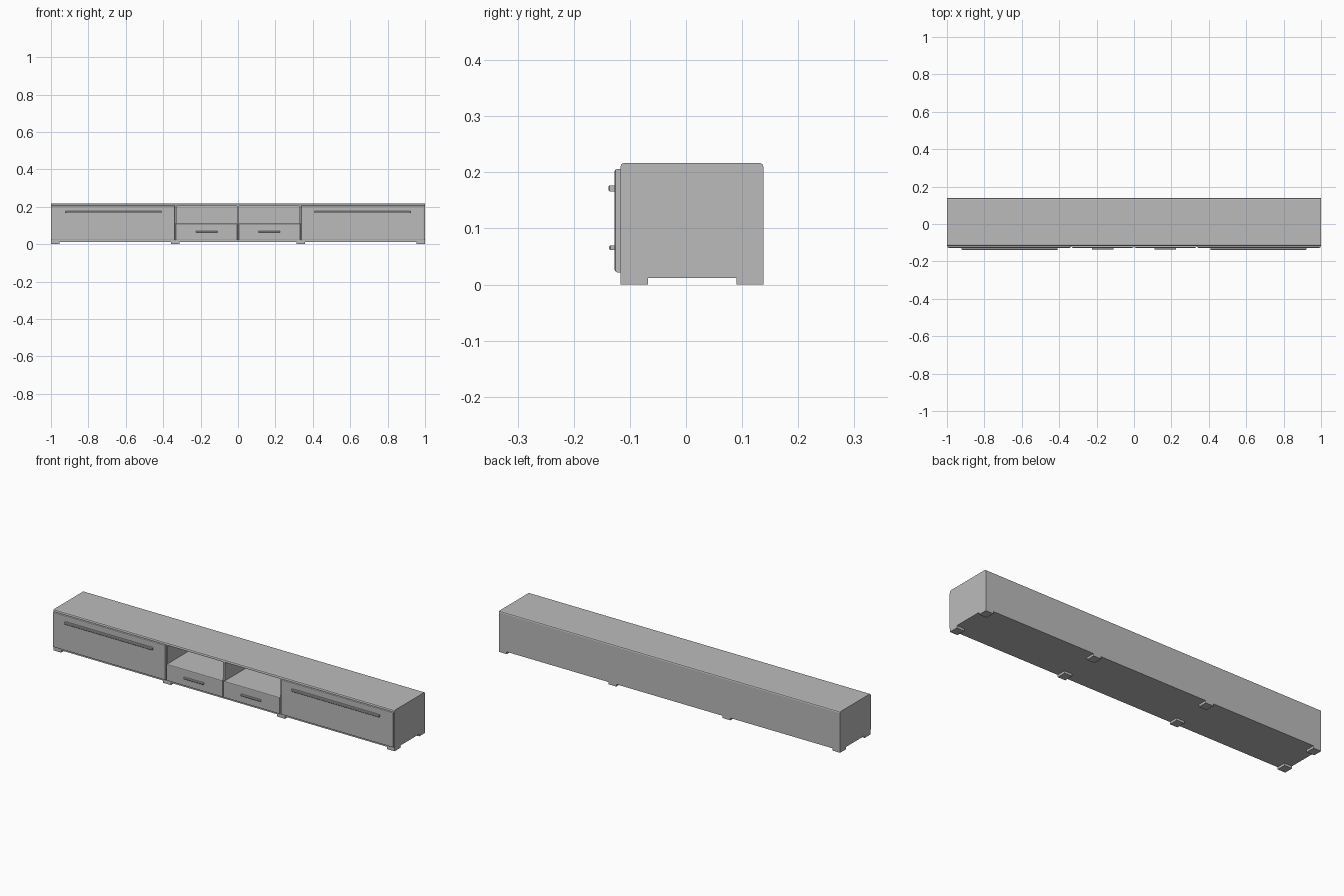
import bpy, bmesh
from mathutils import Vector

cube = bpy.data.objects.get("Cube")
if cube:
    bpy.data.objects.remove(cube, do_unlink=True)

GREY = (0.5, 0.5, 0.5, 1)
mat = bpy.data.materials.new("plain grey")
mat.use_nodes = True
mat.diffuse_color = GREY
mat.node_tree.nodes["Principled BSDF"].inputs["Base Color"].default_value = GREY


def box(name, x, y, z, bevel=0, segments=1, edge_rule=lambda e: True):
    """Box from (min, max) ranges, with the edges chosen by edge_rule bevelled."""
    lo, hi = Vector((x[0], y[0], z[0])), Vector((x[1], y[1], z[1]))
    bm = bmesh.new()
    bmesh.ops.create_cube(bm, size=1)
    for v in bm.verts:
        v.co = Vector(a * b for a, b in zip(v.co, hi - lo))
    if bevel:
        bmesh.ops.bevel(bm, geom=[e for e in bm.edges if edge_rule(e)], offset=bevel,
                        segments=segments, profile=0.5, affect='EDGES')
    mesh = bpy.data.meshes.new(name)
    bm.to_mesh(mesh)
    bm.free()
    mesh.materials.append(mat)
    ob = bpy.data.objects.new(name, mesh)
    ob.location = (lo + hi) / 2
    bpy.context.collection.objects.link(ob)
    return ob


def long_top_edge(e):
    a, b = (v.co for v in e.verts)
    return abs(a.x - b.x) > 0.1 and min(a.z, b.z) > 0


def front_edge(e):
    return all(v.co.y < 0 for v in e.verts)


FRONT, BACK = -0.117, 0.138      # carcass depth
BASE, UNDER, TOP = 0.012, 0.205, 0.217
T = 0.012                        # panel thickness
DOOR_FACE = -0.127

# Carcass panels
box("top_panel", (-1, 1), (FRONT, BACK), (UNDER, TOP), 0.007, 2, long_top_edge)
box("bottom_panel", (-1, 1), (FRONT, BACK), (BASE, BASE + T))
box("back_panel", (-1 + T, 1 - T), (BACK - T, BACK), (BASE + T, UNDER))
box("middle_divider", (-0.006, 0.006), (FRONT, BACK - T), (BASE + T, UNDER))

for side, s in (("right", -1), ("left", 1)):
    def span(a, b):
        return tuple(sorted((s * a, s * b)))

    # Carcass side, inner divider and niche shelf
    box(f"{side}_side_panel", span(1 - T, 1), (FRONT, BACK), (BASE + T, UNDER))
    box(f"{side}_divider", span(0.33, 0.342), (FRONT, BACK - T), (BASE + T, UNDER))
    box(f"{side}_niche_shelf", span(0.006, 0.33), (FRONT, BACK - T), (0.096, 0.108))

    # Flap door and drawer front, softened at the front edges
    box(f"{side}_door", span(0.338, 0.997), (DOOR_FACE, FRONT), (0.022, 0.206),
        0.004, 2, front_edge)
    box(f"{side}_drawer_front", span(0.003, 0.333), (DOOR_FACE, FRONT), (0.022, 0.11),
        0.004, 2, front_edge)

    # Bar handles
    box(f"{side}_door_handle", span(0.408, 0.922), (-0.138, DOOR_FACE), (0.166, 0.177),
        0.002, 1, front_edge)
    box(f"{side}_drawer_handle", span(0.11, 0.225), (-0.137, DOOR_FACE), (0.062, 0.07),
        0.002, 1, front_edge)

    # Feet at the ends and under the dividers
    for place, xs in (("outer", span(0.955, 1)), ("inner", span(0.312, 0.357))):
        box(f"{side}_{place}_front_foot", xs, (FRONT, -0.068), (0, BASE))
        box(f"{side}_{place}_back_foot", xs, (0.09, BACK), (0, BASE))
